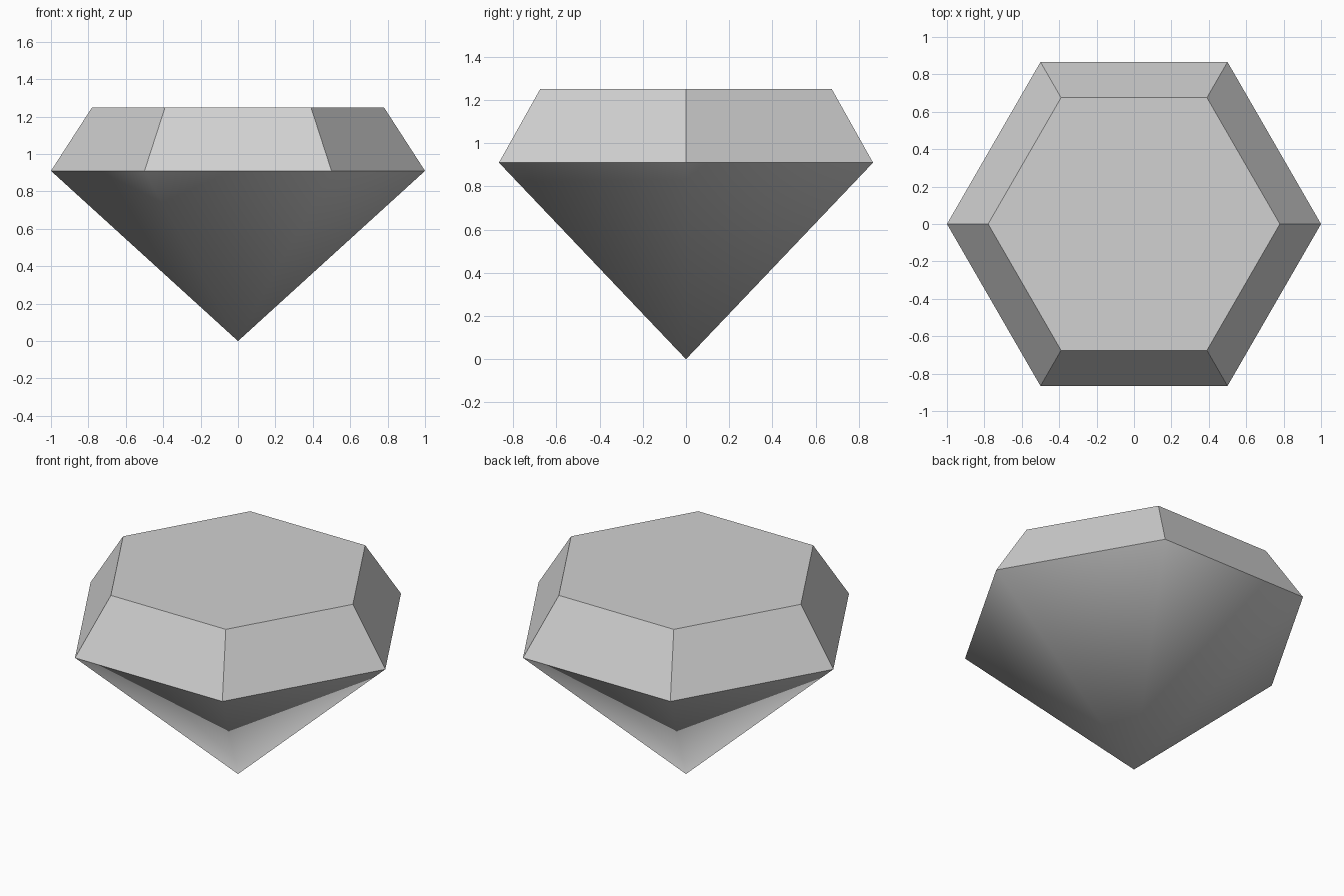
import bpy
import bmesh
from math import cos, sin, tau

SIDES = 6
GIRDLE_R, GIRDLE_Z = 1.0, 0.91
TABLE_R, TABLE_Z = 0.78, 1.25

cube = bpy.data.objects.get("Cube")
if cube:
    bpy.data.objects.remove(cube, do_unlink=True)

# Single neutral stone colour
stone = bpy.data.materials.new("plain_grey")
stone.use_nodes = True
grey = (0.64, 0.64, 0.64, 1)
stone.diffuse_color = grey
for node in stone.node_tree.nodes:
    if node.type == "BSDF_PRINCIPLED":
        node.inputs["Base Color"].default_value = grey


def ring(bm, radius, z):
    """One regular polygon of vertices, with corners on the x axis."""
    return [bm.verts.new((radius * cos(tau * i / SIDES),
                          radius * sin(tau * i / SIDES), z))
            for i in range(SIDES)]


bm = bmesh.new()
apex = bm.verts.new((0, 0, 0))
girdle = ring(bm, GIRDLE_R, GIRDLE_Z)
table = ring(bm, TABLE_R, TABLE_Z)

# Flat table on top
bm.faces.new(table)

for i in range(SIDES):
    j = (i + 1) % SIDES
    # Flat crown facet
    bm.faces.new((girdle[i], girdle[j], table[j], table[i]))
    # Smooth pavilion facet running down to the point
    pavilion = bm.faces.new((girdle[j], girdle[i], apex))
    pavilion.smooth = True

# Crisp edge round the widest part
for edge in bm.edges:
    if all(v in girdle for v in edge.verts):
        edge.smooth = False

mesh = bpy.data.meshes.new("gemstone")
bm.to_mesh(mesh)
bm.free()
mesh.materials.append(stone)
gem = bpy.data.objects.new("gemstone", mesh)
bpy.context.collection.objects.link(gem)
